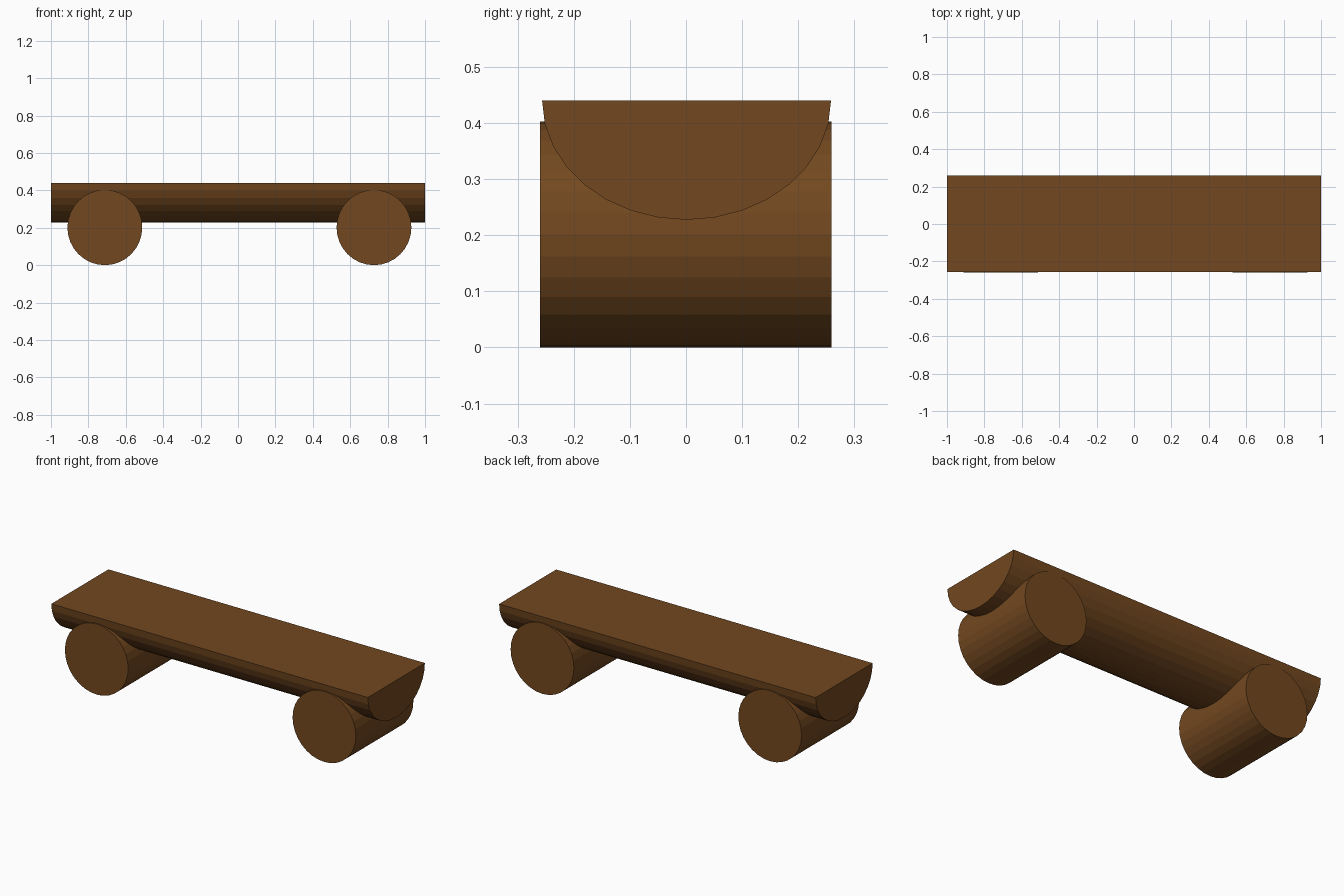
import bpy, bmesh, math

if "Cube" in bpy.data.objects:
    bpy.data.objects.remove(bpy.data.objects["Cube"])

wood = bpy.data.materials.new("wood")
wood.diffuse_color = (0.17, 0.065, 0.014, 1)
wood.use_nodes = True
wood.node_tree.nodes["Principled BSDF"].inputs["Base Color"].default_value = wood.diffuse_color


def extrude_profile(name, points, vector):
    """Closed prism from a planar outline swept along a vector."""
    bm = bmesh.new()
    face = bm.faces.new([bm.verts.new(p) for p in points])
    swept = bmesh.ops.extrude_face_region(bm, geom=[face], use_keep_orig=True)
    verts = [g for g in swept["geom"] if isinstance(g, bmesh.types.BMVert)]
    bmesh.ops.translate(bm, verts=verts, vec=vector)
    bmesh.ops.recalc_face_normals(bm, faces=bm.faces[:])
    mesh = bpy.data.meshes.new(name)
    bm.to_mesh(mesh)
    bm.free()
    mesh.materials.append(wood)
    obj = bpy.data.objects.new(name, mesh)
    bpy.context.collection.objects.link(obj)
    return obj


# Seat: split log, flat side up
half = [math.pi + math.pi * i / 16 for i in range(17)]
extrude_profile("seat",
                [(-1, 0.001 + 0.2575 * math.cos(a), 0.44 + 0.2125 * math.sin(a)) for a in half],
                (2, 0, 0))

# Legs: two round logs lying crosswise, sunk into the seat
full = [2 * math.pi * i / 32 for i in range(32)]
for name, x in (("left_leg", -0.712), ("right_leg", 0.727)):
    extrude_profile(name,
                    [(x + 0.2 * math.cos(a), -0.26, 0.2015 + 0.2015 * math.sin(a)) for a in full],
                    (0, 0.519, 0))
